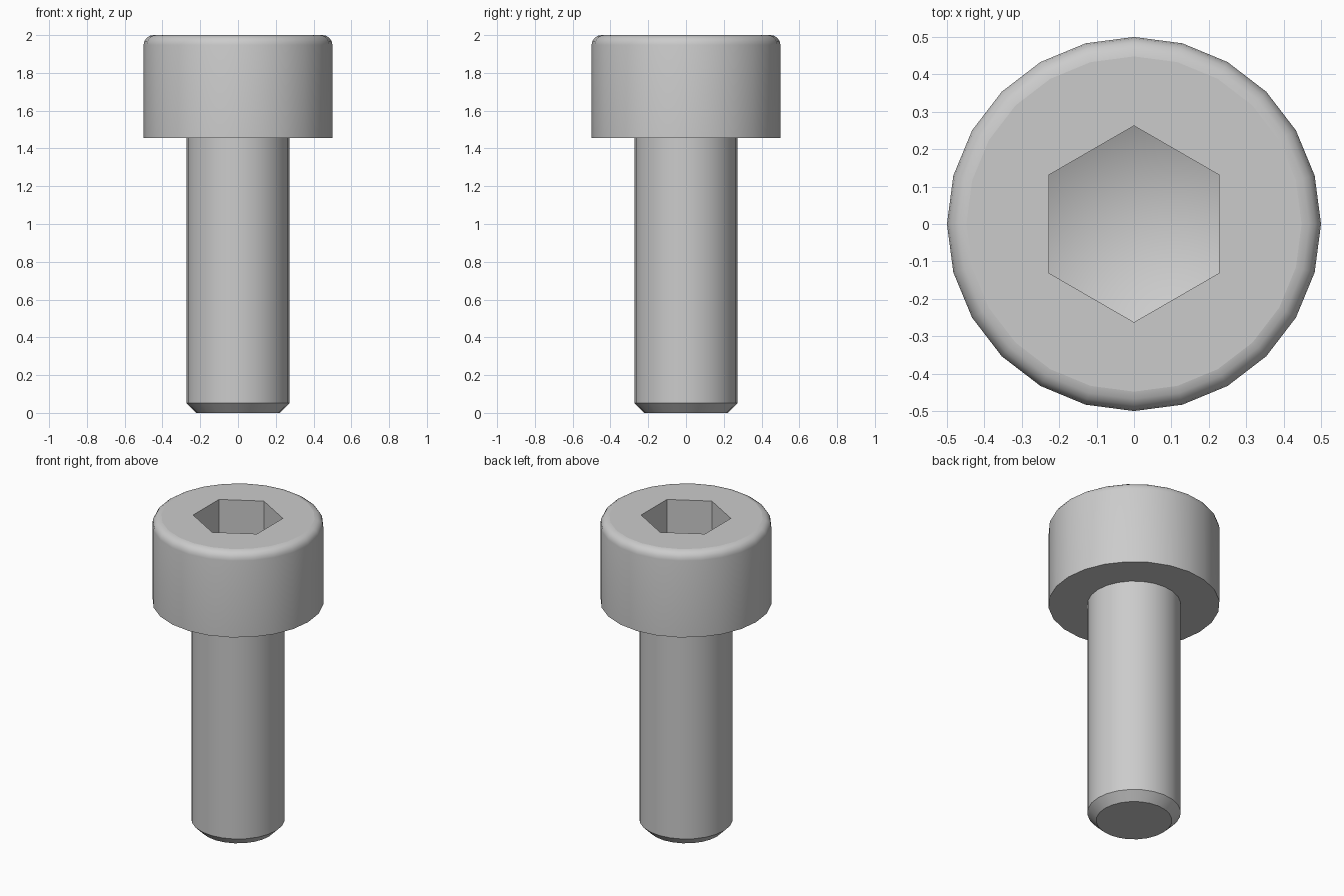
import bpy, bmesh, math

if "Cube" in bpy.data.objects:
    bpy.data.objects.remove(bpy.data.objects["Cube"])

SIDES = 24
HEAD_R, HEAD_Z, TOP_Z = 0.5, 1.455, 2.0
SHANK_R, CHAMFER = 0.273, 0.052
FILLET, FILLET_STEPS = 0.052, 4
HEX_R, SOCKET_Z, SOCKET_TIP_Z = 0.2625, 1.764, 1.63

steel = bpy.data.materials.new("grey steel")
steel.diffuse_color = (0.6, 0.6, 0.6, 1)
steel.use_nodes = True
steel.node_tree.nodes["Principled BSDF"].inputs["Base Color"].default_value = steel.diffuse_color


def ring(bm, radius, z, count, start=0.0):
    angles = [start + 2 * math.pi * i / count for i in range(count)]
    return [bm.verts.new((radius * math.cos(a), radius * math.sin(a), z)) for a in angles]


def skin(bm, lower, upper):
    n = len(lower)
    for i in range(n):
        j = (i + 1) % n
        bm.faces.new((lower[i], lower[j], upper[j], upper[i]))


def lathe(bm, profile):
    rings = [ring(bm, r, z, SIDES) for r, z in profile]
    for lower, upper in zip(rings, rings[1:]):
        skin(bm, lower, upper)
    return rings


def finish(bm, name):
    mesh = bpy.data.meshes.new(name)
    bm.to_mesh(mesh)
    bm.free()
    mesh.materials.append(steel)
    obj = bpy.data.objects.new(name, mesh)
    bpy.context.collection.objects.link(obj)
    bpy.ops.object.select_all(action="DESELECT")
    obj.select_set(True)
    bpy.context.view_layer.objects.active = obj
    bpy.ops.object.shade_smooth_by_angle(angle=math.radians(31))
    # large flat caps stay flat
    for face in mesh.polygons:
        if abs(face.normal.z) > 0.999:
            face.use_smooth = False


# Shank with a chamfered tip
bm = bmesh.new()
shank = lathe(bm, [(SHANK_R - CHAMFER, 0), (SHANK_R, CHAMFER), (SHANK_R, HEAD_Z)])
bm.faces.new(shank[0][::-1])
finish(bm, "shank")

# Cylindrical head: underside, wall and rounded top rim
bm = bmesh.new()
profile = [(SHANK_R, HEAD_Z), (HEAD_R, HEAD_Z)]
for i in range(FILLET_STEPS + 1):
    a = math.pi / 2 * i / FILLET_STEPS
    profile.append((HEAD_R - FILLET + FILLET * math.cos(a),
                    TOP_Z - FILLET + FILLET * math.sin(a)))
rim = lathe(bm, profile)[-1]

# Hexagonal socket with a drilled conical floor
mouth = ring(bm, HEX_R, TOP_Z, 6, math.pi / 6)
floor = ring(bm, HEX_R, SOCKET_Z, 6, math.pi / 6)
tip = bm.verts.new((0, 0, SOCKET_TIP_Z))
skin(bm, mouth, floor)
for i in range(6):
    j = (i + 1) % 6
    bm.faces.new((floor[i], floor[j], tip))
    # top face between the rim and one side of the socket
    arc = [rim[(2 + 4 * i + k) % SIDES] for k in range(5)]
    bm.faces.new(arc + [mouth[j], mouth[i]])
finish(bm, "head")
